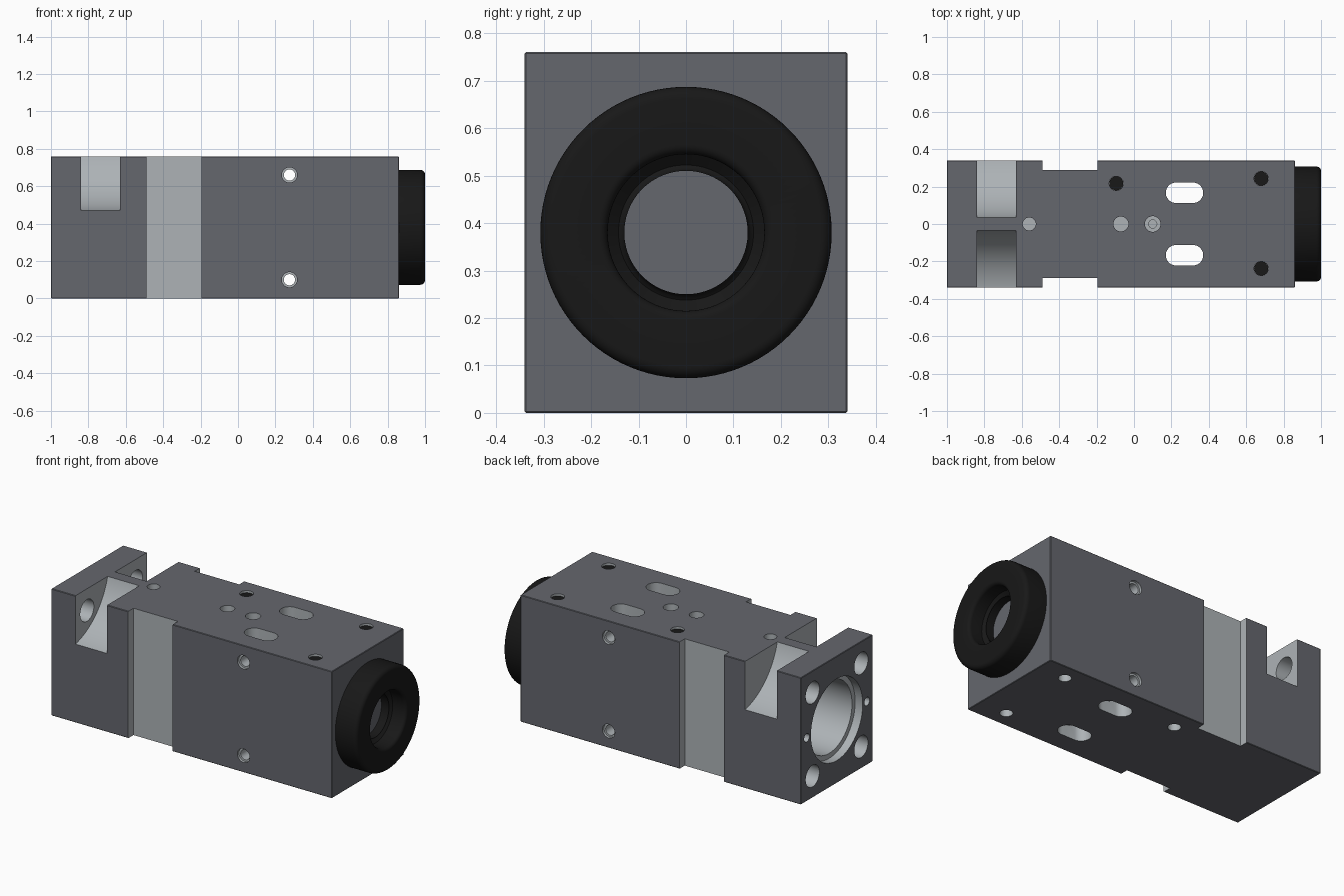
import bpy, bmesh
from math import pi, cos, sin, radians
from mathutils import Matrix

if "Cube" in bpy.data.objects:
    bpy.data.objects.remove(bpy.data.objects["Cube"])

ZC = 0.38  # height of the bore axis


def material(name, color):
    m = bpy.data.materials.new(name)
    m.diffuse_color = (*color, 1)
    m.use_nodes = True
    m.node_tree.nodes["Principled BSDF"].inputs["Base Color"].default_value = m.diffuse_color
    return m


ANODISED = material("anodised_grey", (0.13, 0.135, 0.155))
MACHINED = material("machined_metal", (0.42, 0.45, 0.47))
BLACK = material("black_rubber", (0.009, 0.009, 0.009))

ROT = {"x": Matrix.Rotation(pi / 2, 4, "Y"), "y": Matrix.Rotation(pi / 2, 4, "X"),
       "z": Matrix.Identity(4)}


def finish(bm, name, mat):
    bmesh.ops.recalc_face_normals(bm, faces=bm.faces[:])
    me = bpy.data.meshes.new(name)
    bm.to_mesh(me)
    bm.free()
    me.materials.append(mat)
    ob = bpy.data.objects.new(name, me)
    bpy.context.collection.objects.link(ob)
    return ob


def box(name, lo, hi, mat, bevel=0):
    bm = bmesh.new()
    bmesh.ops.create_cube(bm, size=1)
    for v in bm.verts:
        v.co = [(lo[i] + hi[i]) / 2 + v.co[i] * (hi[i] - lo[i]) for i in range(3)]
    if bevel:
        bmesh.ops.bevel(bm, geom=bm.edges[:], offset=bevel, segments=1, affect="EDGES")
    return finish(bm, name, mat)


def cylinder(name, axis, centre, r, length, mat, seg=32, stretch=0):
    # stretch pulls the two halves apart along x to form a slot
    bm = bmesh.new()
    bmesh.ops.create_cone(bm, cap_ends=True, segments=seg, radius1=r, radius2=r, depth=length,
                          matrix=Matrix.Rotation(pi / seg, 4, "Z"))
    for v in bm.verts:
        v.co.x += stretch if v.co.x > 0 else -stretch
    bm.transform(Matrix.Translation(centre) @ ROT[axis])
    return finish(bm, name, mat)


def smooth(ob):
    bpy.ops.object.select_all(action="DESELECT")
    ob.select_set(True)
    bpy.context.view_layer.objects.active = ob
    bpy.ops.object.shade_smooth_by_angle(angle=radians(32))


# Housing block
body = box("housing", (-1, -0.34, 0), (0.86, 0.34, 0.76), ANODISED, 0.003)


def cut(cutter):
    bpy.context.view_layer.objects.active = body
    mod = body.modifiers.new("cut", "BOOLEAN")
    mod.operation, mod.solver, mod.object = "DIFFERENCE", "EXACT", cutter
    mod.material_mode = "TRANSFER"
    bpy.ops.object.modifier_apply(modifier=mod.name)
    bpy.data.objects.remove(cutter)


def drill(axis, centre, r, length, seg=32, stretch=0):
    cut(cylinder("cutter", axis, centre, r, length, MACHINED, seg, stretch))


def drill_x(x0, x1, r, y=0, z=ZC, seg=32):
    drill("x", ((x0 + x1) / 2, y, z), r, x1 - x0, seg)


def drill_z(x, y, z0, z1, r):
    drill("z", (x, y, (z0 + z1) / 2), r, z1 - z0)


# Clamping recesses on both sides
for s in (-1, 1):
    y = sorted((s * 0.29, s * 0.4))
    cut(box("cutter", (-0.49, y[0], -0.1), (-0.195, y[1], 0.9), MACHINED))

# Concave corner pockets behind the mounting flange, with bolt holes
for sy in (-1, 1):
    for sz in (-1, 1):
        drill_x(-0.84, -0.63, 0.4, sy * 0.422, ZC + sz * 0.482, 128)
        drill_x(-1.1, -0.8, 0.065, sy * 0.23, ZC + sz * 0.25)
    drill_x(-1.1, -0.92, 0.025, sy * 0.285)

# Stepped central bore
drill_x(-1.1, -0.95, 0.245, seg=64)
drill_x(-1.1, -0.88, 0.23, seg=64)
drill_x(-1.1, 0.78, 0.215, seg=64)
drill_x(0.7, 0.95, 0.15, seg=64)

# Cross holes in the sides, with shallow counterbores
for z in (0.1, 0.66):
    drill("y", (0.275, 0, z), 0.03, 1)
    for s in (-1, 1):
        drill("y", (0.275, s * 0.34, z), 0.041, 0.03)

# Slots through top and bottom
for s in (-1, 1):
    drill("z", (0.27, s * 0.167, ZC), 0.055, 1, 32, 0.045)

# Blind holes on top
for x, r in ((-0.56, 0.035), (-0.07, 0.04), (0.1, 0.042)):
    drill_z(x, 0, 0.70, 0.8, r)
drill_z(0.1, 0, 0.65, 0.75, 0.022)

# Mounting holes, filled with black inserts on top and open below
for i, (x, y) in enumerate(((-0.095, 0.217), (0.68, 0.243), (0.68, -0.238))):
    drill_z(x, y, 0.65, 0.8, 0.038)
    drill_z(x, y, -0.05, 0.12, 0.035)
    smooth(cylinder(f"threaded_insert_{i + 1}", "z", (x, y, 0.70), 0.0375, 0.095, BLACK))
smooth(body)


# Rubber end bumper, a lathed ring
def arc(cx, cr, rad, a0, a1, n=6):
    return [(cx + rad * cos(radians(a0 + (a1 - a0) * i / n)),
             cr + rad * sin(radians(a0 + (a1 - a0) * i / n))) for i in range(n + 1)]


profile = ([(0.80, 0.149), (0.86, 0.149), (0.86, 0.307)]
           + arc(0.975, 0.282, 0.025, 90, 0)
           + arc(0.98, 0.185, 0.02, 0, -90)
           + [(0.91, 0.165)] + arc(0.91, 0.15, 0.02, 180, 270, 4)[1:] + [(0.80, 0.13)])
bm = bmesh.new()
N = 96
rings = [[bm.verts.new((x, r * cos(2 * pi * k / N), ZC + r * sin(2 * pi * k / N)))
          for k in range(N)] for x, r in profile]
for i, a in enumerate(rings):
    b = rings[(i + 1) % len(rings)]
    for k in range(N):
        j = (k + 1) % N
        bm.faces.new((a[k], a[j], b[j], b[k]))
smooth(finish(bm, "end_bumper", BLACK))
